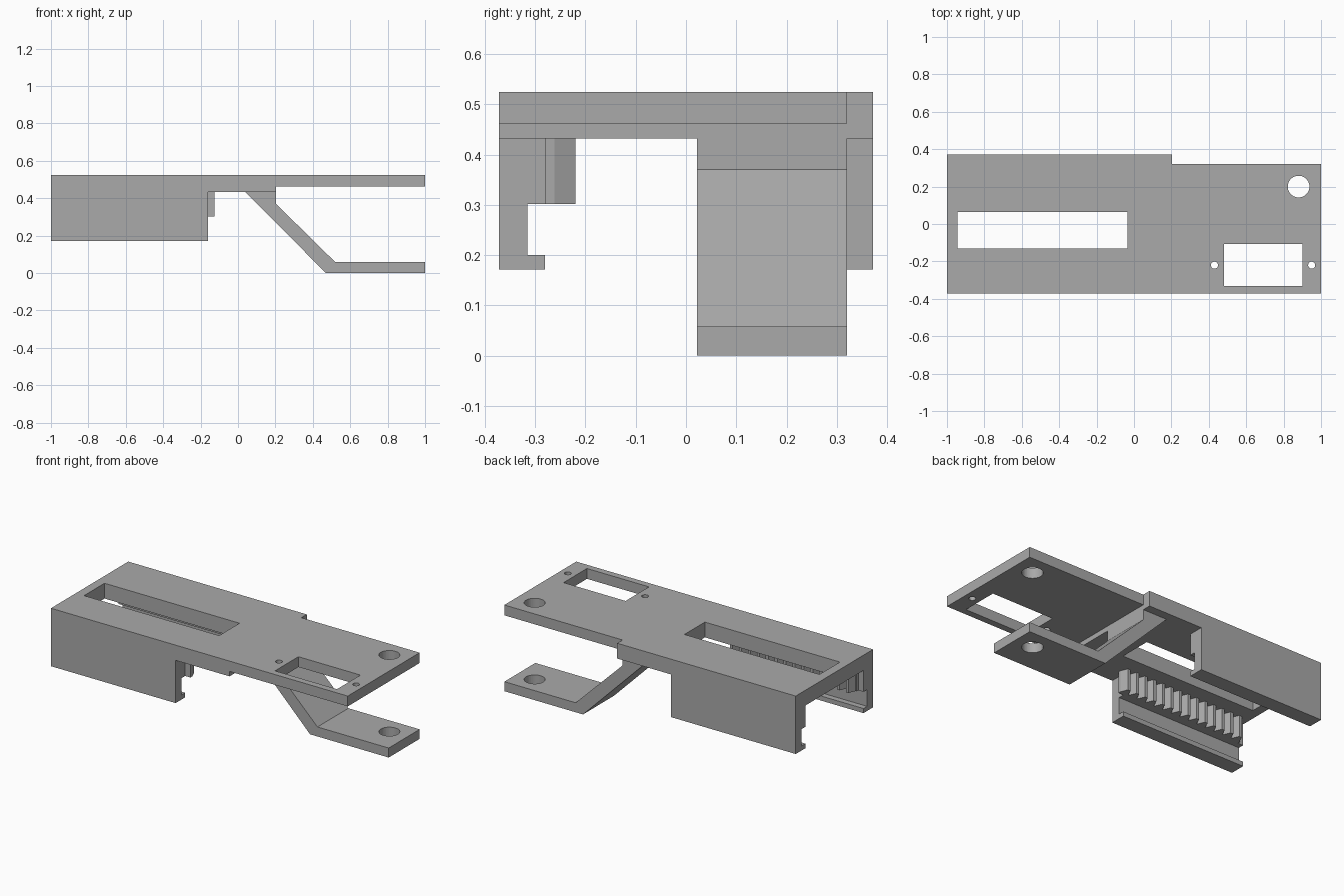
import bpy
import bmesh
from mathutils import Vector

cube = bpy.data.objects.get("Cube")
if cube:
    bpy.data.objects.remove(cube)

grey = bpy.data.materials.new("plain grey")
grey.use_nodes = True
COLOUR = (0.40, 0.40, 0.40, 1)
grey.diffuse_color = COLOUR
grey.node_tree.nodes["Principled BSDF"].inputs["Base Color"].default_value = COLOUR


def extrude(name, profile, axis, start, end):
    """Extrude a closed 2D profile along one axis: x (y,z), y (x,z) or z (x,y)."""
    def place(a, b, t):
        return {"x": (t, a, b), "y": (a, t, b), "z": (a, b, t)}[axis]
    bm = bmesh.new()
    face = bm.faces.new([bm.verts.new(place(a, b, start)) for a, b in profile])
    result = bmesh.ops.extrude_face_region(bm, geom=[face])
    verts = [g for g in result["geom"] if isinstance(g, bmesh.types.BMVert)]
    bmesh.ops.translate(bm, verts=verts, vec=Vector(place(0, 0, end - start)))
    bmesh.ops.recalc_face_normals(bm, faces=bm.faces)
    mesh = bpy.data.meshes.new(name)
    bm.to_mesh(mesh)
    bm.free()
    mesh.materials.append(grey)
    obj = bpy.data.objects.new(name, mesh)
    bpy.context.collection.objects.link(obj)
    return obj


def rect(x0, x1, y0, y1):
    return [(x0, y0), (x1, y0), (x1, y1), (x0, y1)]


def as_cutter(obj):
    obj.hide_render = True
    obj.hide_set(True)
    obj.display_type = "WIRE"
    return obj


def box_cutter(name, *bounds):
    return as_cutter(extrude(name, rect(*bounds), "z", -0.2, 0.8))


def round_cutter(name, x, y, radius):
    bpy.ops.mesh.primitive_cylinder_add(vertices=40, radius=radius, depth=1, location=(x, y, 0.3))
    obj = bpy.context.object
    obj.name = name
    obj.data.materials.append(grey)
    return as_cutter(obj)


def cut(obj, *cutters):
    for cutter in cutters:
        mod = obj.modifiers.new("opening", "BOOLEAN")
        mod.operation = "DIFFERENCE"
        mod.solver = "EXACT"
        mod.object = cutter


TOP, UNDER, THIN = 0.525, 0.432, 0.462
SIDE, STEP_X, WALL_X = 0.372, 0.203, -0.16

# Channel with a grooved rail along each side
half = [(SIDE, TOP), (SIDE, 0.172), (0.28, 0.172), (0.28, 0.2),
        (0.315, 0.2), (0.315, 0.302), (0.28, 0.302), (0.28, UNDER)]
channel = extrude("rail_channel", half + [(-y, z) for y, z in reversed(half)], "x", -1, WALL_X)

# Deck between the channel and the thinner plate
deck = extrude("middle_deck", rect(-SIDE, SIDE, UNDER, TOP), "x", WALL_X, STEP_X)
plate = extrude("thin_plate", rect(-SIDE, 0.32, THIN, TOP), "x", STEP_X, 1)

# Bent arm below the plate
arm = extrude("lower_arm", [(0.04, UNDER), (STEP_X, UNDER), (STEP_X, 0.37), (0.52, 0.058),
                            (1, 0.058), (1, 0), (0.47, 0)], "y", 0.022, 0.32)

# Toothed rack on the front rail
TEETH, PITCH, RACK_X = 14, 0.06, -0.125
rack = [(RACK_X, -0.28)]
for i in range(TEETH):
    x = RACK_X - i * PITCH
    rack += [(x, -0.262), (x - 0.3 * PITCH, -0.22),
             (x - 0.6 * PITCH, -0.22), (x - 0.9 * PITCH, -0.262)]
rack += [(RACK_X - TEETH * PITCH, -0.262), (RACK_X - TEETH * PITCH, -0.28)]
extrude("gear_rack", rack, "z", 0.302, UNDER)

# Openings
slot = box_cutter("slot_cutter", -0.945, -0.035, -0.132, 0.065)
window = box_cutter("window_cutter", 0.482, 0.9, -0.332, -0.107)
pin_hole = round_cutter("pin_hole_cutter", 0.88, 0.2, 0.058)
screws = [round_cutter("screw_hole_cutter", x, -0.22, 0.019) for x in (0.43, 0.95)]
cut(channel, slot)
cut(deck, slot)
cut(plate, window, pin_hole, *screws)
cut(arm, pin_hole)
